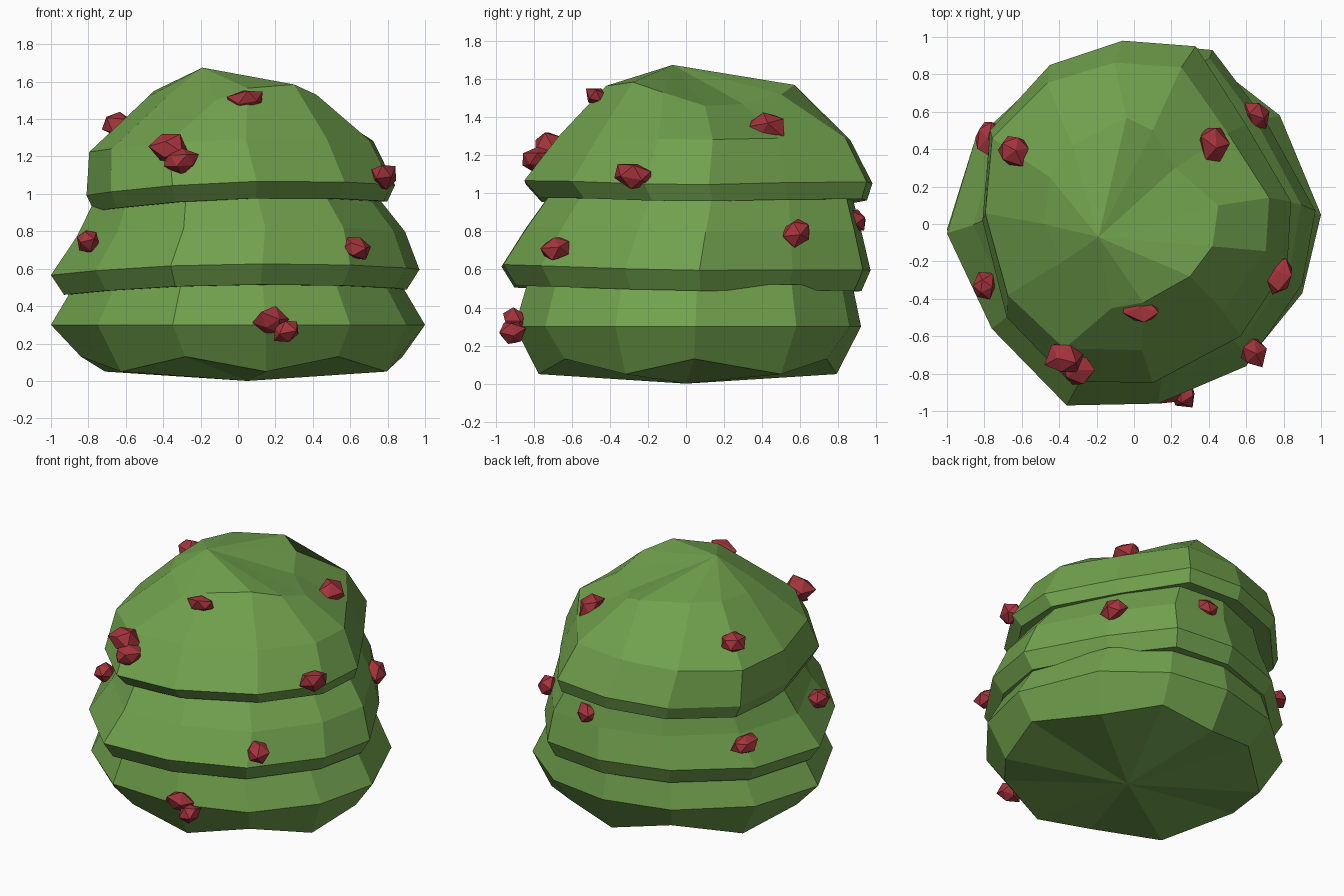
import bpy
import bmesh
import random
from mathutils import Vector, Euler

cube = bpy.data.objects.get("Cube")
if cube:
    bpy.data.objects.remove(cube)


def make_material(name, rgb):
    mat = bpy.data.materials.new(name)
    mat.use_nodes = True
    mat.diffuse_color = (*rgb, 1)
    shader = next(n for n in mat.node_tree.nodes if n.type == "BSDF_PRINCIPLED")
    shader.inputs["Base Color"].default_value = (*rgb, 1)
    return mat


leaf_green = make_material("leaf_green", (.165, .36, .075))
berry_red = make_material("berry_red", (.37, .033, .045))


def finish(bm, name, mat):
    """Turn a bmesh into a flat shaded object with one material."""
    bmesh.ops.recalc_face_normals(bm, faces=bm.faces)
    mesh = bpy.data.meshes.new(name)
    bm.to_mesh(mesh)
    bm.free()
    mesh.materials.append(mat)
    obj = bpy.data.objects.new(name, mesh)
    bpy.context.scene.collection.objects.link(obj)
    return obj


def foliage_layer(name, outline, rings, bottom, top, tilt=(0, 0), sag=0,
                  zigzag=0, crown=()):
    """Loft scaled copies of an outline; a ring is scale x, scale y, height,
    shift x, shift y. An optional crown of free points ends the loft."""
    bm = bmesh.new()
    loops = []
    for level, (sx, sy, height, dx, dy) in enumerate(rings):
        loop = []
        for i, (x, y) in enumerate(outline):
            px, py = x * sx + dx, y * sy + dy
            pz = height + tilt[0] * px + tilt[1] * py - sag * px * px
            if level == 0:
                pz += zigzag if i % 2 == 0 else -zigzag
            loop.append(bm.verts.new((px, py, pz)))
        loops.append(loop)
    if crown:
        loops.append([bm.verts.new(point) for point in crown])
    count = len(outline)
    for lower, upper in zip(loops, loops[1:]):
        for i in range(count):
            j = (i + 1) % count
            bm.faces.new((lower[i], lower[j], upper[j], upper[i]))
    # close both ends with a fan to a centre point
    for loop, tip in ((loops[0], bottom), (loops[-1], top)):
        centre = bm.verts.new(tip)
        for i in range(count):
            bm.faces.new((loop[i], loop[(i + 1) % count], centre))
    return finish(bm, name, leaf_green)


# lower layer: a broad tub with a faceted underside
foliage_layer(
    "lower_foliage",
    [(-.35, -.88), (.15, -.9), (.6, -.74), (.9, -.37), (1, .05), (.78, .58),
     (.42, .86), (0, .92), (-.45, .8), (-.85, .45), (-1, -.03), (-.75, -.55)],
    [(.86, .86, .09, .02, 0), (1, 1, .3, 0, 0), (.87, .94, .52, 0, .01)],
    bottom=(.05, 0, 0), top=(0, 0, .55), zigzag=.04)

# middle layer: overhanging skirt
foliage_layer(
    "middle_foliage",
    [(-.36, -.97), (.13, -.96), (.6, -.76), (.9, -.32), (.97, .07), (.7, .56),
     (.42, .93), (0, .97), (-.45, .82), (-.85, .45), (-1, -.05), (-.76, -.56)],
    [(.93, .94, .5, 0, .01), (1, 1, .61, 0, 0), (.89, .91, .81, .03, .04),
     (.77, .82, .99, 0, .08)],
    bottom=(0, 0, .5), top=(0, 0, 1), tilt=(.015, -.015), sag=.03)

# upper layer: dome with an uneven crown and an off-centre peak
foliage_layer(
    "upper_foliage",
    [(-.35, -.84), (.1, -.85), (.57, -.6), (.82, -.22), (.84, .12), (.6, .53),
     (.33, .95), (-.06, .98), (-.45, .85), (-.77, .5), (-.81, .02), (-.68, -.5)],
    [(.95, .94, .97, 0, .03), (1, 1, 1.06, 0, 0), (.92, .84, 1.29, -.05, .04)],
    bottom=(0, 0, .96), top=(-.19, -.07, 1.675), tilt=(.035, -.005), sag=.06,
    crown=[(-.12, -.45, 1.5), (.05, -.42, 1.565), (.3, -.28, 1.585),
           (.42, -.12, 1.53), (.45, .1, 1.46), (.22, .3, 1.47),
           (.1, .5, 1.52), (-.04, .57, 1.57), (-.33, .42, 1.57),
           (-.45, .25, 1.55), (-.48, 0, 1.52), (-.38, -.2, 1.52)])

# berries: position, half size, lean
BERRIES = [
    ((.04, -.46, 1.5), (.11, .07, .06), -.2),
    ((-.37, -.72, 1.24), (.1, .09, .09), .5),
    ((-.3, -.78, 1.18), (.1, .09, .07), 0),
    ((.78, -.27, 1.1), (.07, .11, .07), -.2),
    ((.63, -.68, .71), (.08, .09, .07), .3),
    ((-.8, -.33, .75), (.07, .08, .07), -.4),
    ((.17, -.89, .32), (.09, .07, .08), .3),
    ((.26, -.91, .27), (.08, .07, .07), -.3),
    ((-.64, .4, 1.37), (.1, .09, .08), .1),
    ((.42, .42, 1.34), (.08, .12, .09), .2),
    ((-.78, .46, .72), (.08, .11, .07), 0),
    ((.65, .58, .79), (.07, .08, .07), .5),
    ((.14, .88, .86), (.07, .07, .06), -.3),
]

rng = random.Random(4)
for number, (place, size, lean) in enumerate(BERRIES, 1):
    bm = bmesh.new()
    bmesh.ops.create_icosphere(bm, subdivisions=1, radius=1)
    turn = Euler((lean, lean, lean)).to_matrix()
    for v in bm.verts:
        chunky = v.co * rng.uniform(.8, 1.2)
        v.co = turn @ Vector(c * s for c, s in zip(chunky, size))
    berry = finish(bm, f"berry_{number}", berry_red)
    berry.location = place
